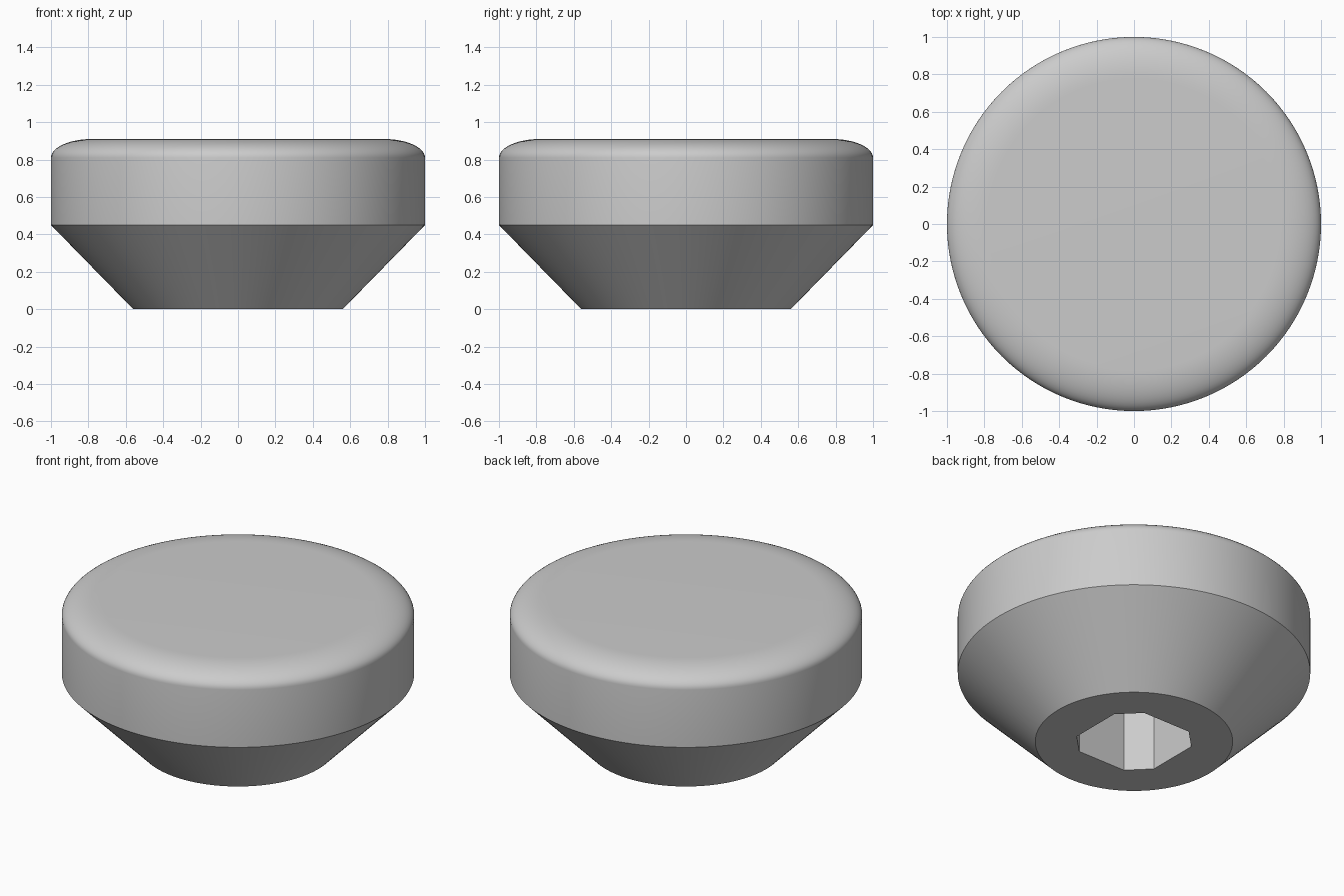
import bpy, bmesh
from math import sin, cos, pi, radians

SEGMENTS = 128
HEIGHT, SHOULDER, RIM = 0.91, 0.45, 0.81
FOOT_RADIUS, TOP_RADIUS = 0.56, 0.78
SOCKET_DEPTH = 0.5

cube = bpy.data.objects.get("Cube")
if cube:
    bpy.data.objects.remove(cube, do_unlink=True)

grey = bpy.data.materials.new("light grey")
grey.use_nodes = True
colour = (0.6, 0.6, 0.6, 1)
grey.diffuse_color = colour
grey.node_tree.nodes["Principled BSDF"].inputs["Base Color"].default_value = colour


def loft(name, rings):
    """Join closed rings of points into a capped solid."""
    bm = bmesh.new()
    loops = [[bm.verts.new(p) for p in ring] for ring in rings]
    for low, high in zip(loops, loops[1:]):
        n = len(low)
        for i in range(n):
            j = (i + 1) % n
            bm.faces.new((low[i], low[j], high[j], high[i]))
    bm.faces.new(loops[0][::-1])
    bm.faces.new(loops[-1])
    bmesh.ops.recalc_face_normals(bm, faces=bm.faces)
    mesh = bpy.data.meshes.new(name)
    bm.to_mesh(mesh)
    bm.free()
    mesh.materials.append(grey)
    obj = bpy.data.objects.new(name, mesh)
    bpy.context.collection.objects.link(obj)
    return obj


def circle(radius, z):
    return [(radius * cos(2 * pi * i / SEGMENTS), radius * sin(2 * pi * i / SEGMENTS), z)
            for i in range(SEGMENTS)]


# Knob: conical foot, straight band and elliptically rounded top edge
profile = [(FOOT_RADIUS, 0), (1, SHOULDER)]
steps = 12
for i in range(steps + 1):
    a = pi / 2 * i / steps
    profile.append((TOP_RADIUS + (1 - TOP_RADIUS) * cos(a),
                    RIM + (HEIGHT - RIM) * sin(a)))
knob = loft("knob", [circle(r, z) for r, z in profile])

# Socket: square hole with clipped corners, cut up into the foot
corners = [radians(q + s) for q in (45, 135, 225, 315) for s in (-15, 15)]
socket = loft("socket_cutter", [[(0.33 * cos(a), 0.33 * sin(a), z) for a in corners]
                                for z in (-0.1, SOCKET_DEPTH)])
socket.hide_render = True
cut = knob.modifiers.new("socket", 'BOOLEAN')
cut.operation = 'DIFFERENCE'
cut.solver = 'EXACT'
cut.object = socket

bpy.ops.object.select_all(action='DESELECT')
knob.select_set(True)
bpy.context.view_layer.objects.active = knob
bpy.ops.object.modifier_apply(modifier=cut.name)
bpy.data.objects.remove(socket, do_unlink=True)

# Smooth round surfaces, crisp shoulder, foot and socket edges
bpy.ops.object.shade_smooth_by_angle(angle=radians(25))
